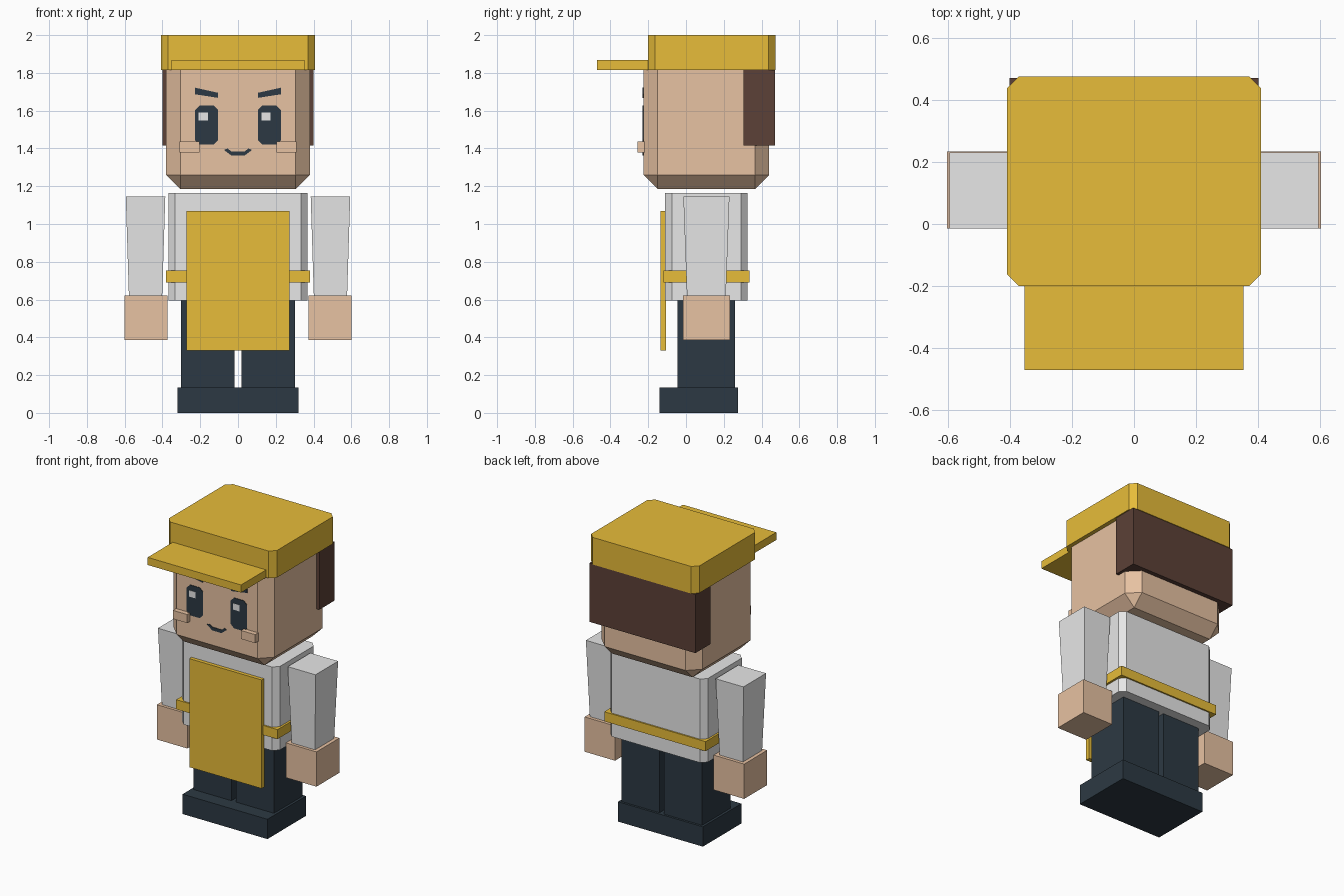
import bpy, bmesh
from mathutils import Vector

if "Cube" in bpy.data.objects:
    bpy.data.objects.remove(bpy.data.objects["Cube"])


def material(name, rgb):
    def linear(v):
        v /= 255
        return v / 12.92 if v < 0.04045 else ((v + 0.055) / 1.055) ** 2.4
    colour = (*[linear(v) for v in rgb], 1)
    m = bpy.data.materials.new(name)
    m.use_nodes = True
    m.diffuse_color = colour
    bsdf = m.node_tree.nodes["Principled BSDF"]
    bsdf.inputs["Base Color"].default_value = colour
    bsdf.inputs["Roughness"].default_value = 0.9
    return m


yellow = material("yellow", (255, 208, 64))
skin = material("skin", (255, 214, 179))
white = material("white", (255, 255, 255))
navy = material("dark navy", (44, 57, 67))
brown = material("hair brown", (92, 65, 55))


def finish(name, bm, mat):
    bmesh.ops.recalc_face_normals(bm, faces=bm.faces[:])
    mesh = bpy.data.meshes.new(name)
    bm.to_mesh(mesh)
    bm.free()
    mesh.materials.append(mat)
    obj = bpy.data.objects.new(name, mesh)
    bpy.context.collection.objects.link(obj)
    return obj


def box(name, mat, x, y, z, chamfer=0, chamfer_bottom=False, taper=None):
    """Box from ranges; optional corner chamfer and narrower bottom."""
    bm = bmesh.new()
    bmesh.ops.create_cube(bm, size=1)
    low, high = Vector((x[0], y[0], z[0])), Vector((x[1], y[1], z[1]))
    mid, size = (low + high) / 2, high - low
    for v in bm.verts:
        if taper and v.co.z < 0:
            v.co.x *= taper
            v.co.y *= taper
        v.co = mid + Vector(a * b for a, b in zip(v.co, size))
    if chamfer:
        edges = []
        for e in bm.edges:
            heights = [v.co.z for v in e.verts]
            vertical = abs(heights[0] - heights[1]) > 0.01
            if vertical or (chamfer_bottom and max(heights) < mid.z):
                edges.append(e)
        bmesh.ops.bevel(bm, geom=edges, offset=chamfer, segments=1,
                        affect='EDGES', profile=0.5)
    return finish(name, bm, mat)


def plate(name, mat, points, front=-0.229, back=-0.222):
    """Thin flat shape on the face, outlined in x and z."""
    bm = bmesh.new()
    face = bm.faces.new([bm.verts.new((px, back, pz)) for px, pz in points])
    ext = bmesh.ops.extrude_face_region(bm, geom=[face])
    moved = [g for g in ext["geom"] if isinstance(g, bmesh.types.BMVert)]
    bmesh.ops.translate(bm, verts=moved, vec=(0, front - back, 0))
    return finish(name, bm, mat)


# Head, hair and cap
box("head", skin, (-0.38, 0.38), (-0.225, 0.44), (1.185, 1.825), 0.075, True)
box("hair", brown, (-0.4, 0.4), (0.305, 0.47), (1.415, 1.815))
box("cap", yellow, (-0.408, 0.408), (-0.2, 0.475), (1.815, 2.0), 0.037)
box("cap_brim", yellow, (-0.352, 0.352), (-0.47, -0.19), (1.815, 1.867))

# Torso, belt and apron
box("shirt", white, (-0.368, 0.368), (-0.11, 0.325), (0.595, 1.165), 0.035)
box("belt", yellow, (-0.382, 0.382), (-0.12, 0.335), (0.69, 0.755))
box("apron", yellow, (-0.273, 0.273), (-0.135, -0.105), (0.33, 1.07))

# Shoes form one block
box("shoes", navy, (-0.32, 0.32), (-0.14, 0.275), (0, 0.135))

# Paired parts
for side, s in (("left", 1), ("right", -1)):
    def span(a, b):
        return tuple(sorted((s * a, s * b)))

    box(side + "_leg", navy, span(0.018, 0.303), (-0.045, 0.26), (0.12, 0.61))
    box(side + "_arm", white, span(0.385, 0.594), (-0.014, 0.23),
        (0.61, 1.145), taper=0.84)
    box(side + "_hand", skin, span(0.372, 0.602), (-0.015, 0.233), (0.385, 0.622))
    box(side + "_cheek", skin, span(0.203, 0.31), (-0.258, -0.215), (1.378, 1.436))

    # Eye with clipped corners
    c, w, lo, hi, k = s * 0.166, 0.061, 1.42, 1.627, 0.024
    plate(side + "_eye", navy, [
        (c - w + k, lo), (c + w - k, lo), (c + w, lo + k), (c + w, hi - k),
        (c + w - k, hi), (c - w + k, hi), (c - w, hi - k), (c - w, lo + k)])
    # Both glints sit on the same side of the eye
    gx = c - 0.018
    plate(side + "_eye_glint", white, [
        (gx - 0.024, 1.547), (gx + 0.024, 1.547),
        (gx + 0.024, 1.59), (gx - 0.024, 1.59)], front=-0.231)
    plate(side + "_eyebrow", navy, [
        (s * 0.107, 1.668), (s * 0.228, 1.687),
        (s * 0.228, 1.722), (s * 0.107, 1.695)])

# Smile
half = [(0.035, 1.362), (0.074, 1.392), (0.055, 1.4), (0.035, 1.384)]
plate("mouth", navy, half + [(-px, pz) for px, pz in reversed(half)])
